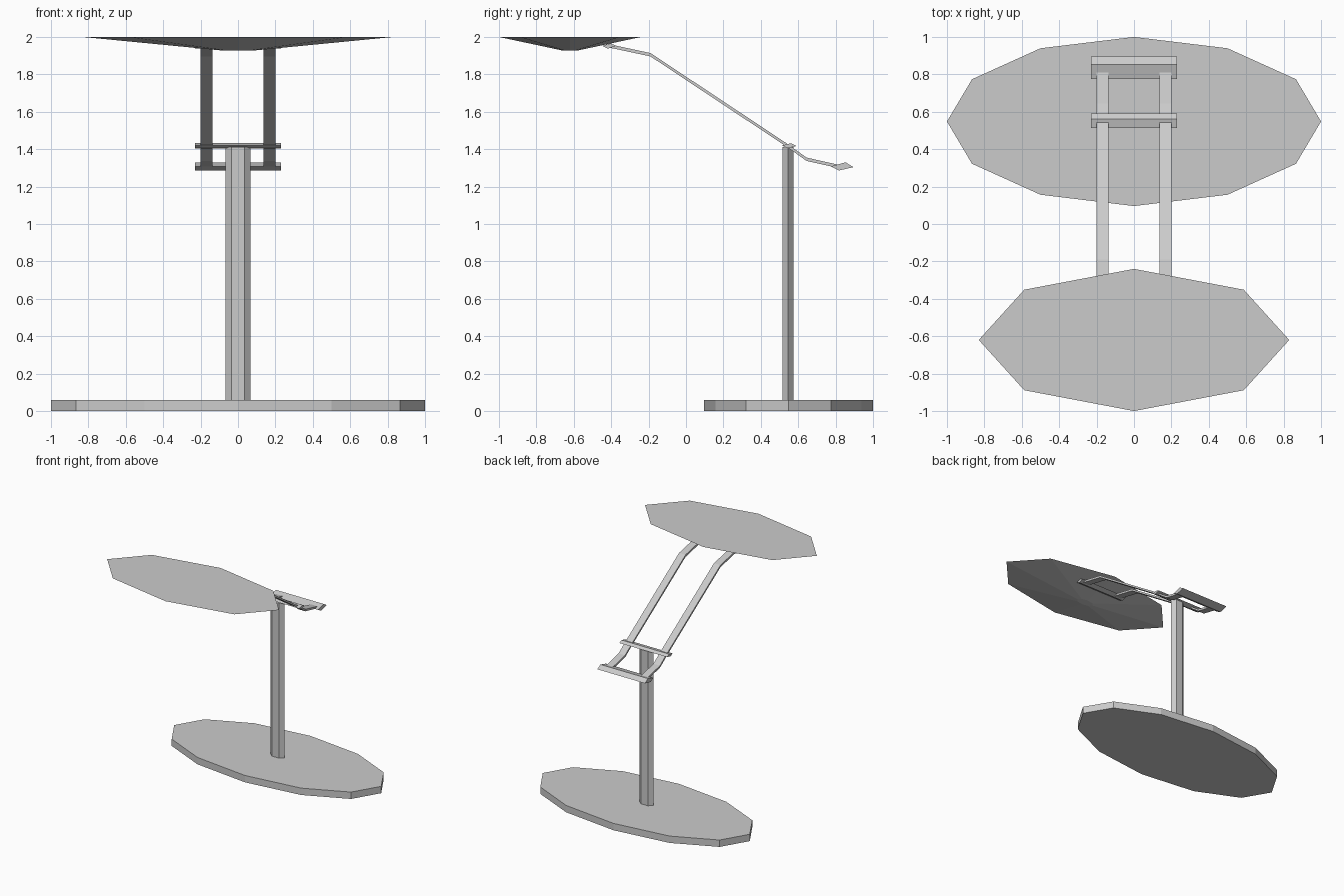
import bpy, bmesh
from math import cos, sin, pi

if "Cube" in bpy.data.objects:
    bpy.data.objects.remove(bpy.data.objects["Cube"])


def build(name, verts, faces):
    mesh = bpy.data.meshes.new(name)
    bm = bmesh.new()
    vs = [bm.verts.new(v) for v in verts]
    for f in faces:
        bm.faces.new([vs[i] for i in f])
    bmesh.ops.recalc_face_normals(bm, faces=bm.faces)
    bm.to_mesh(mesh)
    bm.free()
    ob = bpy.data.objects.new(name, mesh)
    bpy.context.collection.objects.link(ob)
    return ob


def loft(name, lower, upper):
    """Capped solid between two matching loops of points."""
    n = len(lower)
    faces = [(i, (i + 1) % n, n + (i + 1) % n, n + i) for i in range(n)]
    faces += [tuple(range(n)), tuple(range(n, 2 * n))]
    return build(name, lower + upper, faces)


def ellipse(n, y, z, rx, ry):
    return [(rx * cos(2 * pi * i / n), y + ry * sin(2 * pi * i / n), z) for i in range(n)]


def extrude_x(name, profile, x0, x1):
    return loft(name, [(x0, y, z) for y, z in profile], [(x1, y, z) for y, z in profile])


# Base, pole and shallow tapered lamp shade
loft("base", ellipse(12, 0.548, 0, 1, 0.452), ellipse(12, 0.548, 0.06, 1, 0.452))
loft("pole", ellipse(6, 0.545, 0.06, 0.067, 0.034), ellipse(6, 0.545, 1.412, 0.067, 0.034))
loft("lamp_shade", ellipse(8, -0.62, 1.927, 0.08, 0.038), ellipse(8, -0.62, 2.0, 0.83, 0.38))

# Diamond-section crossbars
bars = {
    "rear_crossbar": [(0.775, 1.308), (0.853, 1.33), (0.895, 1.304), (0.817, 1.286)],
    "pole_crossbar": [(0.513, 1.42), (0.562, 1.432), (0.59, 1.417), (0.541, 1.405)],
    "shade_crossbar": [(-0.447, 1.952), (-0.402, 1.966), (-0.373, 1.952), (-0.418, 1.938)],
}
for name, profile in bars.items():
    extrude_x(name, profile, -0.23, 0.23)

# Two bent arms
path = [(-0.41, 1.952), (-0.19, 1.905), (0.54, 1.421), (0.645, 1.346), (0.815, 1.308)]
h = 0.009


def arm(name, x0, x1):
    n = len(path)
    ring = [(x, y, z + d) for y, z in path
            for x, d in ((x0, -h), (x1, -h), (x1, h), (x0, h))]
    faces = [(4 * k + i, 4 * k + (i + 1) % 4, 4 * k + 4 + (i + 1) % 4, 4 * k + 4 + i)
             for k in range(n - 1) for i in range(4)]
    faces += [(0, 1, 2, 3), tuple(range(4 * n - 4, 4 * n))]
    build(name, ring, faces)


arm("left_arm", -0.2, -0.137)
arm("right_arm", 0.137, 0.2)
